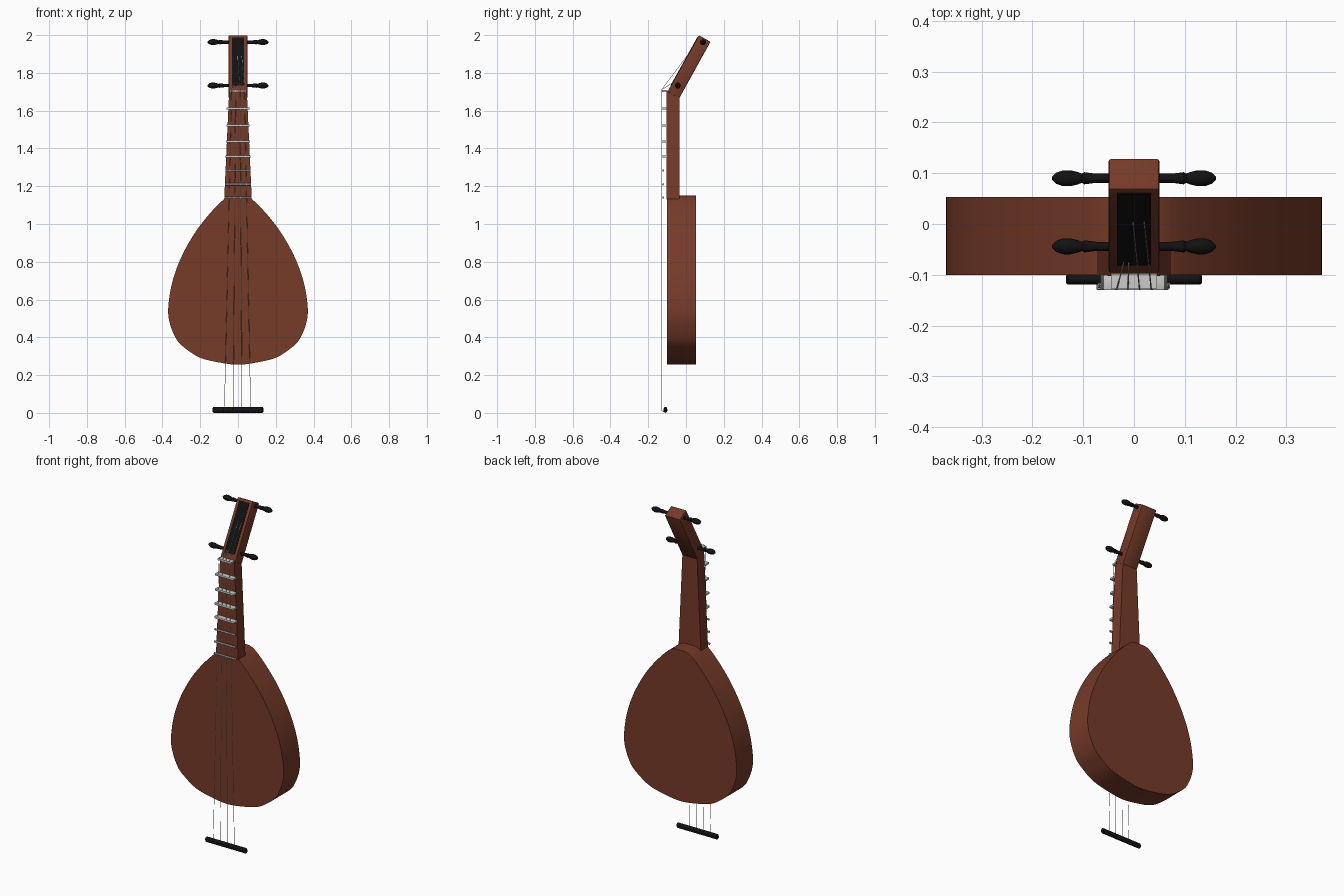
import bpy, bmesh, math
from mathutils import Vector, Matrix

if "Cube" in bpy.data.objects:
    bpy.data.objects.remove(bpy.data.objects["Cube"], do_unlink=True)


def material(name, rgb):
    m = bpy.data.materials.new(name)
    m.use_nodes = True
    m.diffuse_color = (*rgb, 1)
    m.node_tree.nodes["Principled BSDF"].inputs["Base Color"].default_value = (*rgb, 1)
    return m


WOOD = material("reddish wood", (0.18, 0.043, 0.022))
BLACK = material("black lacquer", (0.006, 0.006, 0.006))
SILVER = material("silver", (0.6, 0.6, 0.58))


def finish(bm, name, mat, smooth=False, matrix=Matrix()):
    bmesh.ops.recalc_face_normals(bm, faces=bm.faces)
    me = bpy.data.meshes.new(name)
    bm.to_mesh(me)
    bm.free()
    me.transform(matrix)
    me.materials.append(mat)
    if smooth:
        me.shade_smooth()
        me.set_sharp_from_angle(angle=math.radians(35))
    ob = bpy.data.objects.new(name, me)
    bpy.context.collection.objects.link(ob)
    return ob


def box(name, mat, lo, hi, matrix=Matrix(), top_scale=1, bevel=0):
    lo, hi = Vector(lo), Vector(hi)
    bm = bmesh.new()
    bmesh.ops.create_cube(bm, size=1)
    for v in bm.verts:
        if v.co.z > 0:
            v.co.x *= top_scale
        v.co = Vector(a * b for a, b in zip(v.co, hi - lo)) + (lo + hi) / 2
    if bevel:
        bmesh.ops.bevel(bm, geom=bm.edges[:], offset=bevel, segments=2,
                        profile=0.5, affect='EDGES')
    return finish(bm, name, mat, bevel > 0, matrix)


def lathe_x(name, mat, profile, center, side=1, squash=1, sides=16):
    """Turned shape along x from (distance, radius) pairs."""
    bm = bmesh.new()
    rings = []
    for x, r in profile:
        rings.append([bm.verts.new((side * x, r * math.cos(a), r * squash * math.sin(a)))
                      for a in (math.tau * i / sides for i in range(sides))])
    for a, b in zip(rings, rings[1:]):
        for i in range(sides):
            j = (i + 1) % sides
            bm.faces.new((a[i], a[j], b[j], b[i]))
    bm.faces.new(rings[0])
    bm.faces.new(rings[-1])
    return finish(bm, name, mat, True, Matrix.Translation(center))


def smooth_loop(pts, steps=6):
    """Closed Catmull-Rom loop through the points."""
    out, n = [], len(pts)
    for i in range(n):
        p0, p1, p2, p3 = (Vector(pts[(i + k) % n]) for k in (-1, 0, 1, 2))
        for s in range(steps):
            t = s / steps
            out.append(0.5 * (2 * p1 + (p2 - p0) * t + (2 * p0 - 5 * p1 + 4 * p2 - p3) * t * t
                              + (3 * p1 - p0 - 3 * p2 + p3) * t ** 3))
    return out


# Pear-shaped flat body
half = [(0.075, 1.13), (0.195, 1.0), (0.28, 0.865), (0.337, 0.73), (0.365, 0.6),
        (0.366, 0.495), (0.326, 0.39), (0.27, 0.335), (0.2, 0.292), (0.11, 0.269)]
outline = [(0, 1.149)] + half + [(0, 0.255)] + [(-x, z) for x, z in reversed(half)]
bm = bmesh.new()
face = bm.faces.new([bm.verts.new((p.x, -0.1, p.y)) for p in smooth_loop(outline)])
ext = bmesh.ops.extrude_face_region(bm, geom=[face])
bmesh.ops.translate(bm, vec=(0, 0.153, 0),
                    verts=[g for g in ext["geom"] if isinstance(g, bmesh.types.BMVert)])
finish(bm, "body", WOOD, True)

# Tapered neck
box("neck", WOOD, (-0.073, -0.102, 1.13), (0.073, -0.035, 1.705), top_scale=0.64)

# Head leaning back, with a dark string slot on its front
lean = Matrix.Translation((0, -0.098, 1.7)) @ Matrix.Rotation(math.radians(-29), 4, 'X')
box("head", WOOD, (-0.05, 0, 0), (0.05, 0.071, 0.342), lean, bevel=0.005)
box("string_slot", BLACK, (-0.033, -0.002, 0.038), (0.033, 0.004, 0.328), lean)

# Tuning pegs
peg = [(0.045, 0.009), (0.075, 0.009), (0.098, 0.012), (0.102, 0.009), (0.11, 0.012),
       (0.125, 0.0157), (0.14, 0.0155), (0.153, 0.011), (0.161, 0.003)]
for row, y, z in (("lower", -0.044, 1.733), ("upper", 0.09, 1.963)):
    for label, side in (("left", 1), ("right", -1)):
        lathe_x(f"{row}_{label}_peg", BLACK, peg, (0, y, z), side)

# Frets: tall bars near the head, thin rods near the body
for i, z in enumerate((1.14, 1.21, 1.283, 1.357, 1.437, 1.522, 1.612)):
    w = 0.071 - 0.0018 * i
    if i < 3:
        lathe_x(f"fret_{i + 1}", SILVER, [(-w, 0.006), (w, 0.006)], (0, -0.121, z), sides=8)
    else:
        box(f"fret_{i + 1}", SILVER, (-w, -0.13, z - 0.006), (w, -0.1, z + 0.006), bevel=0.002)
box("nut", SILVER, (-0.045, -0.127, 1.7), (0.045, -0.098, 1.71))

# Tail bar
lathe_x("tail_bar", BLACK, [(-0.134, 0.007), (-0.13, 0.0105), (0.13, 0.0105), (0.134, 0.007)],
        (0, -0.109, 0.016), squash=1.5)

# Strings run from the tail bar over the nut into the slot
for i, (x0, x1, x2, y, z) in enumerate((
        (-0.072, -0.034, -0.02, -0.075, 1.745), (-0.026, -0.012, -0.01, -0.075, 1.745),
        (0.021, 0.011, -0.002, 0.005, 1.89), (0.067, 0.034, 0.02, 0.005, 1.89))):
    cu = bpy.data.curves.new(f"string_{i + 1}", 'CURVE')
    cu.dimensions = '3D'
    cu.bevel_depth = 0.0013
    cu.bevel_resolution = 1
    sp = cu.splines.new('POLY')
    path = [(x0, -0.115, 0.006), (x0, -0.129, 0.012), (x1, -0.129, 1.711), (x2, y, z)]
    sp.points.add(len(path) - 1)
    for p, co in zip(sp.points, path):
        p.co = (*co, 1)
    cu.materials.append(SILVER)
    bpy.context.collection.objects.link(bpy.data.objects.new(cu.name, cu))
